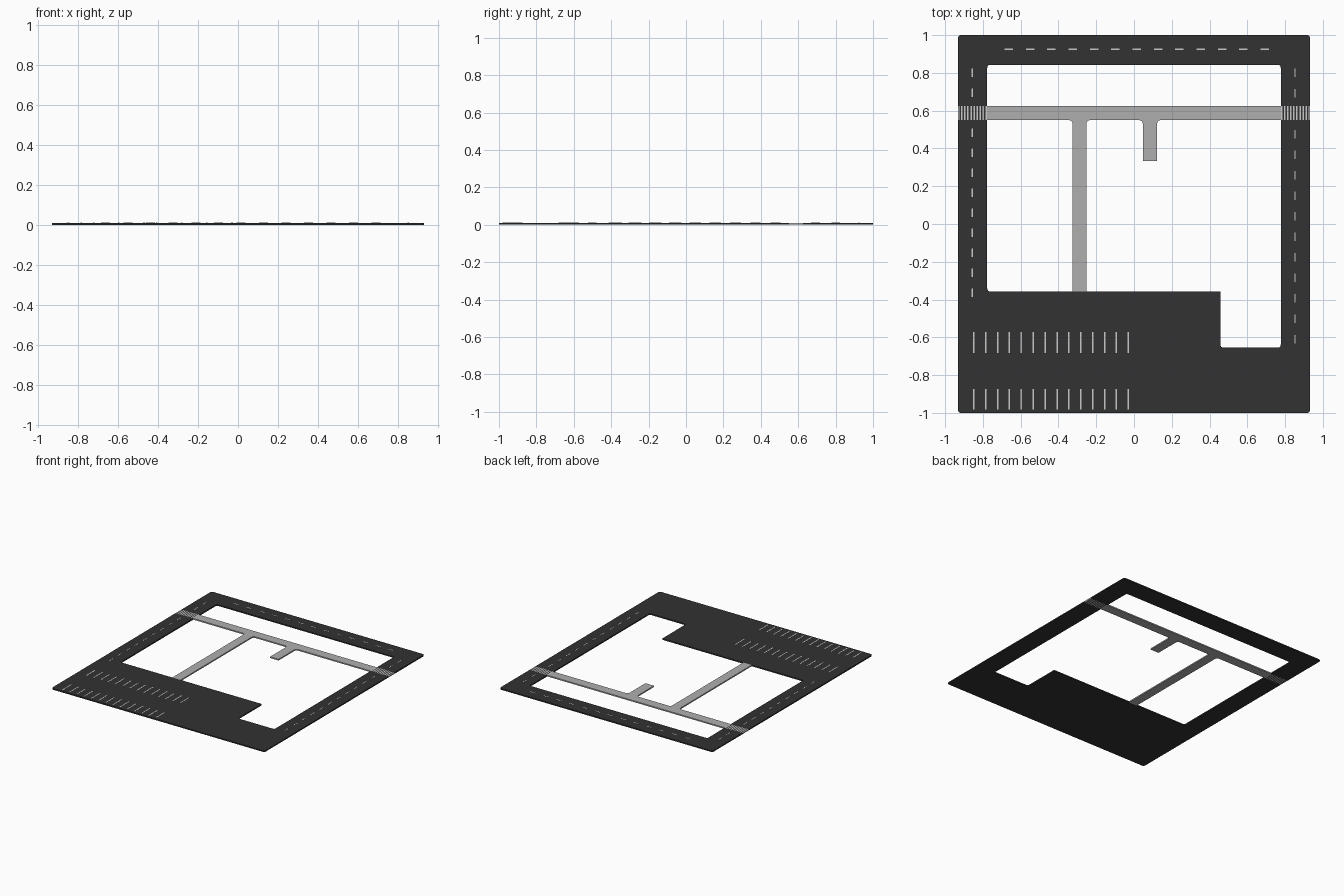
import bpy, bmesh
from mathutils import Vector

if "Cube" in bpy.data.objects:
    bpy.data.objects.remove(bpy.data.objects["Cube"])

H = 0.01  # slab thickness


def material(name, v):
    m = bpy.data.materials.new(name)
    m.diffuse_color = (v, v, v, 1)
    m.use_nodes = True
    m.node_tree.nodes["Principled BSDF"].inputs["Base Color"].default_value = m.diffuse_color
    return m


ASPHALT = material("asphalt", 0.032)
PAVING = material("paving", 0.43)
PAINT = material("paint", 0.85)


def finish(bm, name, mat):
    bmesh.ops.recalc_face_normals(bm, faces=bm.faces)
    me = bpy.data.meshes.new(name)
    bm.to_mesh(me)
    bm.free()
    me.materials.append(mat)
    ob = bpy.data.objects.new(name, me)
    bpy.context.collection.objects.link(ob)
    return ob


def rounded(pts, steps=4):
    """Outline from (x, y, corner radius) points."""
    out = []
    n = len(pts)
    for i, (x, y, r) in enumerate(pts):
        p = Vector((x, y))
        if r == 0:
            out.append(p)
            continue
        a = (Vector(pts[i - 1][:2]) - p).normalized() * r + p
        b = (Vector(pts[(i + 1) % n][:2]) - p).normalized() * r + p
        for k in range(steps + 1):
            t = k / steps
            out.append(a * (1 - t) ** 2 + p * 2 * t * (1 - t) + b * t * t)
    return out


def slab(name, pts, mat):
    bm = bmesh.new()
    f = bm.faces.new([bm.verts.new((p.x, p.y, 0)) for p in rounded(pts)])
    ext = bmesh.ops.extrude_face_region(bm, geom=[f], use_keep_orig=True)
    top = [v for v in ext["geom"] if isinstance(v, bmesh.types.BMVert)]
    bmesh.ops.translate(bm, verts=top, vec=(0, 0, H))
    return finish(bm, name, mat)


def boxes(name, rects, z0, z1, mat):
    """Many boxes (x0, x1, y0, y1) in one object."""
    bm = bmesh.new()
    for x0, x1, y0, y1 in rects:
        vs = bmesh.ops.create_cube(bm, size=1)["verts"]
        for v in vs:
            v.co = (x0 if v.co.x < 0 else x1, y0 if v.co.y < 0 else y1,
                    z0 if v.co.z < 0 else z1)
    return finish(bm, name, mat)


XO, XI = 0.932, 0.777     # outer and inner road edges
YA, YB = 0.55, 0.625      # cross path and crosswalk band
R = 0.017

# Road north of the crosswalks
slab("north_road", [(-XO, YB, 0), (-XO, 1, R), (XO, 1, R), (XO, YB, 0),
                    (XI, YB, 0), (XI, 0.843, R), (-XI, 0.843, R), (-XI, YB, 0)], ASPHALT)

# Side roads and car park
slab("south_road_and_car_park",
     [(-XO, YA, 0), (-XO, -1, R), (XO, -1, R), (XO, YA, 0), (XI, YA, 0),
      (XI, -0.655, R), (0.458, -0.655, R), (0.458, -0.357, 0.004),
      (-XI, -0.357, R), (-XI, YA, 0)], ASPHALT)

# Footpaths
F = 0.022
slab("footpath", [(-XI, YB, 0), (XI, YB, 0), (XI, YA, 0),
                  (0.122, YA, F), (0.122, 0.333, 0), (0.047, 0.333, 0), (0.047, YA, F),
                  (-0.252, YA, F), (-0.252, -0.357, 0), (-0.325, -0.357, 0),
                  (-0.325, YA, F), (-XI, YA, 0)], PAVING)

# Crosswalks: alternating painted and asphalt strips
N = 19
w = (XO - XI) / N
for side, s in (("left", -1), ("right", 1)):
    strips = [tuple(sorted((s * (XI + i * w), s * (XI + (i + 1) * w)))) + (YA, YB)
              for i in range(N)]
    boxes(side + "_crosswalk_stripes", strips[0::2], 0, H, PAINT)
    boxes(side + "_crosswalk_gaps", strips[1::2], 0, H, ASPHALT)

# Lane dashes
Z0, Z1 = H - 0.001, H + 0.0008
L, W = 0.0225, 0.003


def spread(a, b, n):
    return [a + (b - a) * i / (n - 1) for i in range(n)]


for name, x, end, n in (("left_lane_dashes", -0.856, -0.365, 12),
                        ("right_lane_dashes", 0.852, -0.61, 14)):
    boxes(name, [(x - W, x + W, y - L, y + L) for y in spread(0.8, end, n)
                 if not YA - L < y < YB + L], Z0, Z1, PAINT)
boxes("north_lane_dashes", [(x - L, x + L, 0.925 - W, 0.925 + W)
                            for x in spread(-0.663, 0.692, 13)], Z0, Z1, PAINT)

# Parking bay lines
for name, y0, y1 in (("inner_parking_lines", -0.683, -0.572),
                     ("outer_parking_lines", -0.982, -0.873)):
    boxes(name, [(x - 0.004, x + 0.004, y0, y1) for x in spread(-0.848, -0.03, 14)],
          Z0, Z1, PAINT)
